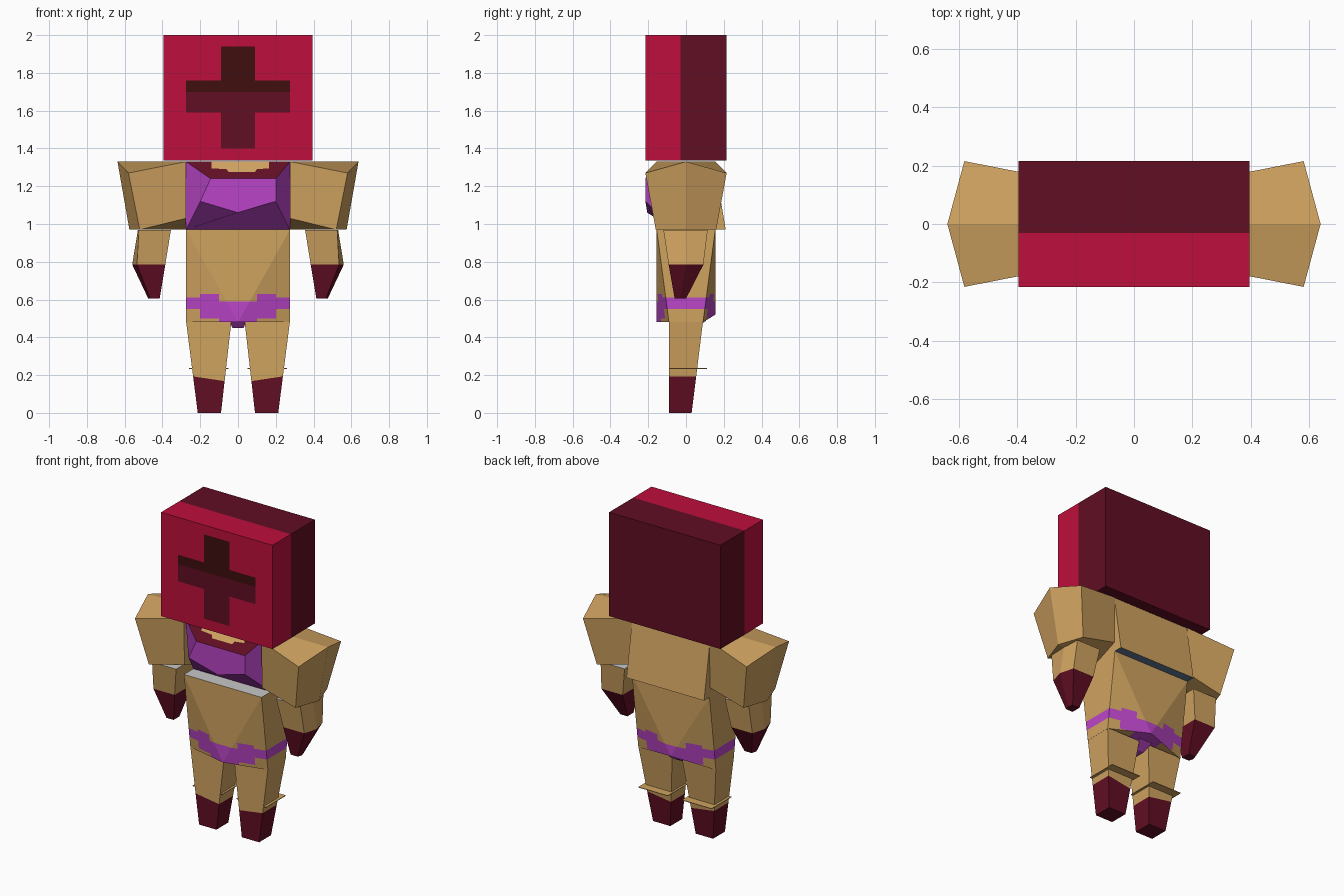
import bpy, bmesh
from mathutils import Vector

if "Cube" in bpy.data.objects:
    bpy.data.objects.remove(bpy.data.objects["Cube"])


def lin(c):
    c /= 255
    return c / 12.92 if c <= 0.04045 else ((c + 0.055) / 1.055) ** 2.4


def material(name, r, g, b):
    m = bpy.data.materials.new(name)
    m.diffuse_color = (lin(r), lin(g), lin(b), 1)
    m.use_nodes = True
    m.node_tree.nodes["Principled BSDF"].inputs["Base Color"].default_value = m.diffuse_color
    return m


TAN = material("tan skin", 208, 163, 96)
CRIMSON = material("crimson", 190, 15, 60)
MAROON = material("maroon", 97, 14, 35)
BROWN = material("dark brown", 62, 14, 13)
PURPLE = material("purple", 188, 70, 202)
GREY = material("light grey", 200, 200, 200)
SLATE = material("slate", 100, 120, 150)


def build(name, verts, faces, mats, rule=None, cuts=()):
    """Make a mesh, slice it with planes, then colour its faces by a rule."""
    bm = bmesh.new()
    vs = [bm.verts.new(v) for v in verts]
    for f in faces:
        bm.faces.new([vs[i] for i in f])
    bmesh.ops.recalc_face_normals(bm, faces=bm.faces)
    for co, no in cuts:
        bmesh.ops.bisect_plane(bm, geom=bm.verts[:] + bm.edges[:] + bm.faces[:],
                               plane_co=co, plane_no=no, dist=1e-5)
    bm.normal_update()
    if rule:
        for f in bm.faces:
            f.material_index = rule(f.calc_center_median(), f.normal)
    me = bpy.data.meshes.new(name)
    bm.to_mesh(me)
    bm.free()
    for m in mats:
        me.materials.append(m)
    ob = bpy.data.objects.new(name, me)
    bpy.context.collection.objects.link(ob)
    return ob


def loft(name, rings, mats, rule=None, cuts=(), caps=None):
    """Skin a stack of equal rings; caps may list the end faces as index tuples."""
    n = len(rings[0])
    verts = [v for r in rings for v in r]
    last = (len(rings) - 1) * n
    caps = caps or [tuple(range(n))]
    faces = [tuple(k * n + j for j in (i, (i + 1) % n)) +
             tuple((k + 1) * n + j for j in ((i + 1) % n, i))
             for k in range(len(rings) - 1) for i in range(n)]
    faces += caps + [tuple(last + i for i in c) for c in caps]
    return build(name, verts, faces, mats, rule, cuts)


def rect(x0, x1, y0, y1, z):
    return [(x0, y0, z), (x1, y0, z), (x1, y1, z), (x0, y1, z)]


def xcut(*vals):
    return [((x, 0, 0), (1, 0, 0)) for x in vals]


def zcut(*vals):
    return [((0, 0, z), (0, 0, 1)) for z in vals]


# Head: block with a crimson front slab and a cross on the face
def head_rule(c, n):
    if n.y < -0.9:
        cross = (abs(c.x) < 0.09 and 1.4 < c.z < 1.94) or \
                (abs(c.x) < 0.275 and 1.59 < c.z < 1.76)
        if cross:
            return 2 if c.z > 1.7 else 1
    return 0 if c.y < -0.03 else 1


loft("head", [rect(-.395, .395, -.215, .215, 1.335), rect(-.395, .395, -.215, .215, 2)],
     [CRIMSON, MAROON, BROWN], head_rule,
     [((0, -.03, 0), (0, 1, 0))] + xcut(-.275, -.09, .09, .275) + zcut(1.4, 1.59, 1.7, 1.76, 1.94))

# Chest: tapered box with a faceted bust
chest = build("chest", [
    (-.275, .15, 1.33), (.275, .15, 1.33), (.275, .21, .97), (-.275, .21, .97),
    (-.275, -.14, 1.33), (.275, -.14, 1.33), (.275, -.06, .97), (-.275, -.06, .97),
    (-.145, -.215, 1.24), (.2, -.215, 1.24), (.2, -.215, 1.12), (-.2, -.215, 1.12), (0, -.205, 1.06)],
    [(0, 1, 2, 3), (0, 1, 5, 4), (1, 2, 6, 5), (0, 3, 7, 4), (2, 3, 7, 6), (4, 5, 9, 8),
     (5, 9, 10, 6), (4, 8, 11, 7), (8, 9, 10, 12, 11), (11, 12, 10, 6, 7)],
    [TAN, SLATE, MAROON, PURPLE])
for face, index in zip(chest.data.polygons, (0, 0, 0, 0, 1, 2, 3, 3, 3, 3)):
    face.material_index = index

# Bare skin showing in the neckline
outline = [(-.14, 1.33), (-.14, 1.295), (-.06, 1.29), (-.05, 1.275), (.09, 1.275),
           (.1, 1.29), (.165, 1.295), (.165, 1.33)]
loft("neckline_skin", [[(x, -.14 - (1.33 - z) / .09 * .075 - d, z) for x, z in outline]
                       for d in (-.002, .004)], [TAN])


# Waist: rectangle on top, hexagon below, with a stepped purple band
def waist_rule(c, n):
    if n.z > 0.9:
        return 2
    if n.z < -0.6:
        return 1 if abs(c.x) < 0.1 else 0
    a = abs(c.x)
    low, high = (.55, .61) if a > .2 else (.5, .63) if a > .1 else (.47, .59)
    return 1 if low < c.z < high else 0


W = .275
build("waist", rect(-W, W, -.155, .155, .97) +
      [(-W, -.09, .48), (0, -.155, .48), (W, -.09, .48), (W, .09, .48), (0, .155, .52), (-W, .09, .48)],
      [(0, 1, 2, 3), (0, 4, 5), (0, 5, 1), (1, 5, 6), (1, 6, 7, 2), (2, 7, 8), (2, 8, 3), (3, 8, 9),
       (3, 9, 4, 0), (4, 5, 8, 9), (5, 6, 7, 8)],
      [TAN, PURPLE, GREY], waist_rule, xcut(-.2, -.1, .1, .2) + zcut(.5, .55, .59, .61, .63))
loft("crotch", [rect(-.03, .03, -.05, .05, .45), rect(-.045, .045, -.09, .11, .49)], [PURPLE])

for s, side in ((-1, "left"), (1, "right")):
    def flip(ring):
        return [(s * x, y, z) for x, y, z in ring]

    # Upper arm: broad block with a ridge along the outside
    loft(side + "_upper_arm", [
        flip([(.275, -.155, 1.33), (.275, 0, 1.33), (.275, .155, 1.33),
              (.275, .15, 1.03), (.275, 0, .97), (.275, -.15, 1.03)]),
        flip([(.58, -.215, 1.27), (.638, 0, 1.33), (.58, .215, 1.27),
              (.52, .16, .97), (.575, 0, .97), (.52, -.16, .97)])],
        [TAN], caps=[(0, 1, 4, 5), (1, 2, 3, 4)])

    # Forearm and glove: five-sided taper
    def arm_ring(xi, xo, xr, y0, y1, z):
        return flip([(xi, y0, z), (xo, y0, z), (xr, (y0 + y1) / 2, z), (xo, y1, z), (xi, y1, z)])
    loft(side + "_forearm", [
        arm_ring(.415, .465, .475, -.06, 0, .605), arm_ring(.385, .535, .56, -.092, .092, .785),
        arm_ring(.355, .525, .53, -.12, .115, .969)],
        [TAN, MAROON, GREY], lambda c, n: 2 if n.z > .9 else 1 if c.z < .785 else 0)

    # Leg and boot, with a flat flange at the knee
    loft(side + "_leg", [flip(rect(.09, .213, -.09, .03, 0)), flip(rect(.035, .275, -.09, .09, .485))],
         [TAN, MAROON], lambda c, n: 1 if c.z < .18 + .15 * (abs(c.x) - .15) else 0,
         [((s * .15, 0, .18), (-s * .15, 0, 1))])
    loft(side + "_knee_flange", [flip(rect(.05, .26, -.088, .112, z)) for z in (.233, .237)], [TAN])
